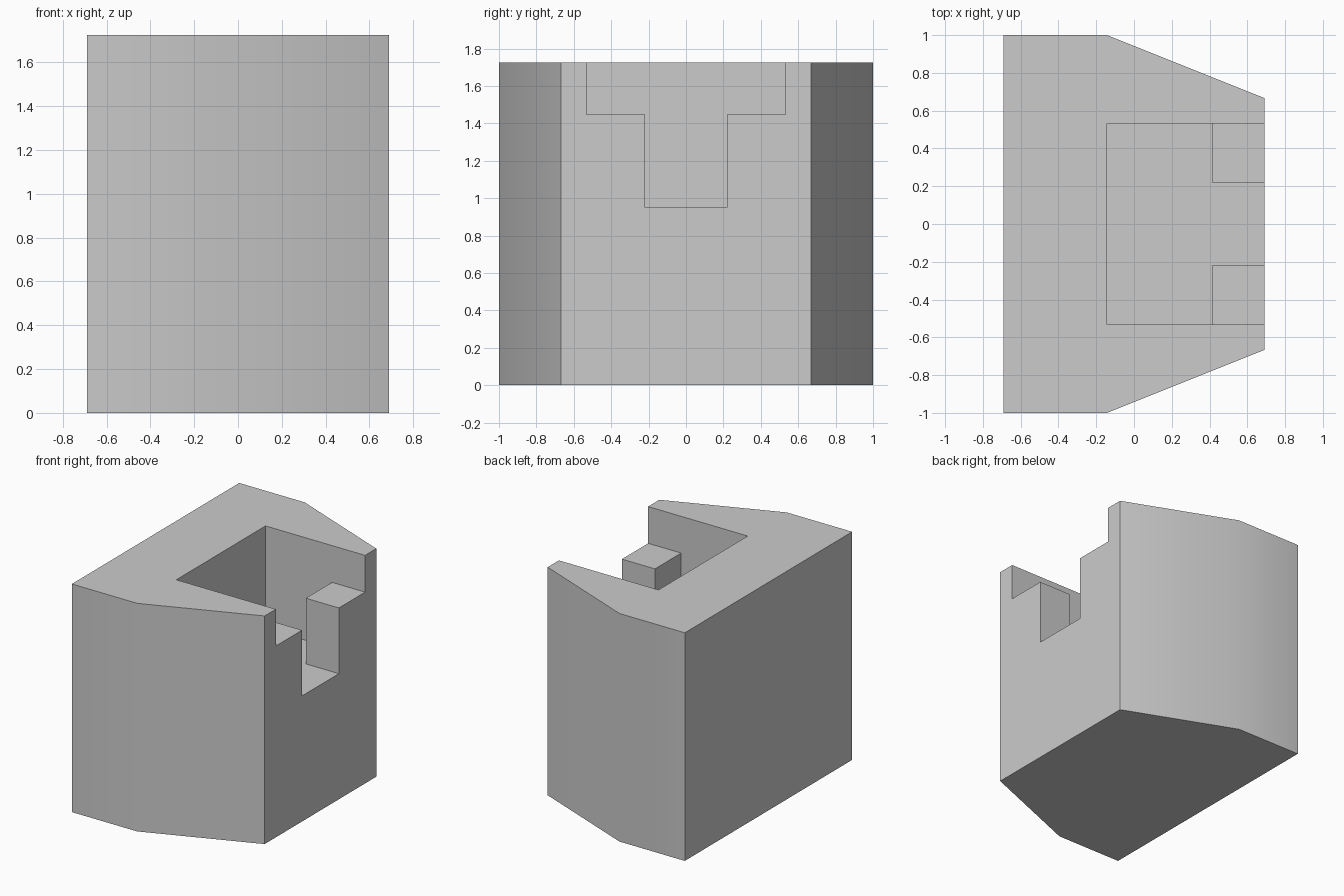
import bpy
import bmesh

cube = bpy.data.objects.get("Cube")
if cube:
    bpy.data.objects.remove(cube, do_unlink=True)

HEIGHT, FLOOR, LEDGE = 1.725, 0.95, 1.447   # top, recess floor, corner blocks
BACK, FRONT, BEND, BLOCK = -0.69, 0.69, -0.143, 0.414
WIDE, SLOT = 0.533, 0.22                    # half widths of recess and slot
OVER = 0.3                                  # cutter overshoot

grey = bpy.data.materials.new("plain_grey")
grey.use_nodes = True
colour = (0.6, 0.6, 0.6, 1)
grey.diffuse_color = colour
grey.node_tree.nodes["Principled BSDF"].inputs["Base Color"].default_value = colour


def prism(name, half_plan, bottom, top):
    """Extrude a plan that is mirrored across y = 0."""
    plan = half_plan + [(x, -y) for x, y in reversed(half_plan)]
    bm = bmesh.new()
    base = bm.faces.new([bm.verts.new((x, y, bottom)) for x, y in plan])
    result = bmesh.ops.extrude_face_region(bm, geom=[base])
    verts = [v for v in result["geom"] if isinstance(v, bmesh.types.BMVert)]
    bmesh.ops.translate(bm, verts=verts, vec=(0, 0, top - bottom))
    bmesh.ops.recalc_face_normals(bm, faces=bm.faces)
    mesh = bpy.data.meshes.new(name)
    bm.to_mesh(mesh)
    bm.free()
    mesh.materials.append(grey)
    obj = bpy.data.objects.new(name, mesh)
    bpy.context.collection.objects.link(obj)
    return obj


# Solid body with tapered sides
body = prism("body", [(BACK, 1), (BEND, 1), (FRONT, 0.667)], 0, HEIGHT)

# Deep recess opening through a narrow slot, leaving two corner blocks
recess = prism("recess_cutter",
               [(BEND, WIDE), (BLOCK, WIDE), (BLOCK, SLOT), (FRONT + OVER, SLOT)],
               FLOOR, HEIGHT + OVER)

# Wide opening above the corner blocks
opening = prism("opening_cutter", [(BEND, WIDE), (FRONT + OVER, WIDE)],
                LEDGE, HEIGHT + OVER)

bpy.ops.object.select_all(action="DESELECT")
body.select_set(True)
bpy.context.view_layer.objects.active = body
for cutter in (recess, opening):
    cutter.hide_render = True
    cut = body.modifiers.new(cutter.name, "BOOLEAN")
    cut.operation = "DIFFERENCE"
    cut.solver = "EXACT"
    cut.object = cutter
    bpy.ops.object.modifier_apply(modifier=cut.name)
    bpy.data.objects.remove(cutter, do_unlink=True)

# Soft bend on the sides, crisp edges elsewhere
bpy.ops.object.shade_smooth_by_angle()
